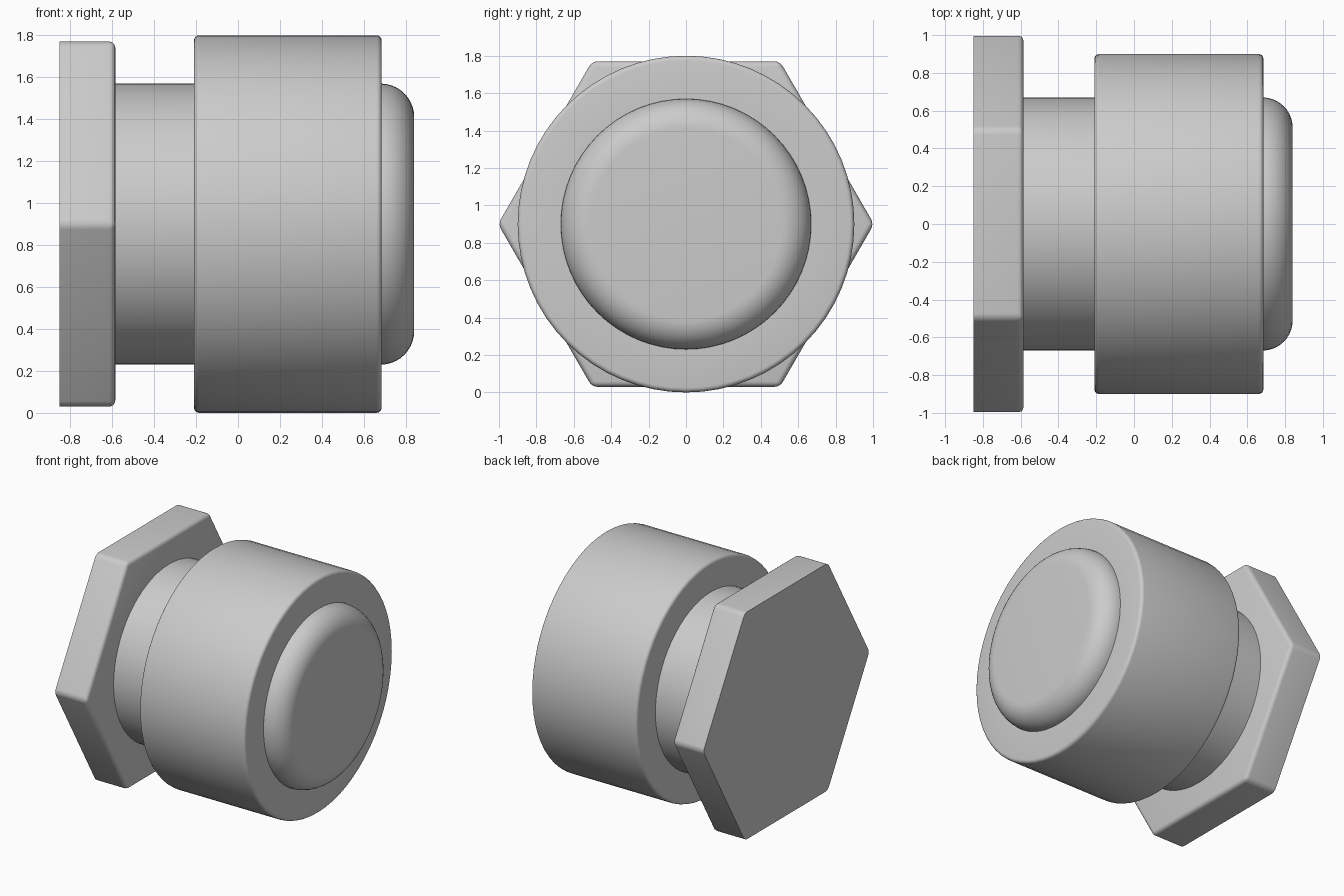
import bpy, bmesh, math

if "Cube" in bpy.data.objects:
    bpy.data.objects.remove(bpy.data.objects["Cube"])

CZ = 0.9      # height of the shared axis, which runs along x
SEG = 64


def finish(name, bm, angle=35):
    bmesh.ops.recalc_face_normals(bm, faces=bm.faces)
    mesh = bpy.data.meshes.new(name)
    bm.to_mesh(mesh)
    bm.free()
    ob = bpy.data.objects.new(name, mesh)
    bpy.context.collection.objects.link(ob)
    ob.location.z = CZ
    bpy.ops.object.select_all(action='DESELECT')
    ob.select_set(True)
    bpy.context.view_layer.objects.active = ob
    bpy.ops.object.shade_smooth_by_angle(angle=math.radians(angle))
    return ob


def arc(cx, cr, rad, a0, a1, n):
    """Rounded corner in the (x, radius) plane."""
    angles = [math.radians(a0 + (a1 - a0) * i / n) for i in range(n + 1)]
    return [(cx + rad * math.cos(a), cr + rad * math.sin(a)) for a in angles]


def lathe(name, profile, closed=False):
    """Spin an (x, radius) profile around the x axis; open ends are capped."""
    bm = bmesh.new()
    rings = []
    for x, r in profile:
        rings.append([bm.verts.new((x, r * math.cos(2 * math.pi * i / SEG),
                                    r * math.sin(2 * math.pi * i / SEG)))
                      for i in range(SEG)])
    pairs = list(zip(rings, rings[1:]))
    if closed:
        pairs.append((rings[-1], rings[0]))
    else:
        bm.faces.new(rings[0])
        bm.faces.new(rings[-1])
    for a, b in pairs:
        for i in range(SEG):
            j = (i + 1) % SEG
            bm.faces.new((a[i], a[j], b[j], b[i]))
    return finish(name, bm)


# Hexagonal head: flat outer face, all other edges softened
bm = bmesh.new()
X0, X1, R = -0.85, -0.585, 1.005
ends = [[bm.verts.new((x, R * math.cos(math.pi * i / 3), R * math.sin(math.pi * i / 3)))
         for i in range(6)] for x in (X0, X1)]
for ring in ends:
    bm.faces.new(ring)
for i in range(6):
    j = (i + 1) % 6
    bm.faces.new((ends[0][i], ends[0][j], ends[1][j], ends[1][i]))
edges = [e for e in bm.edges if max(v.co.x for v in e.verts) > X0 + 0.01]
bmesh.ops.bevel(bm, geom=edges, offset=0.03, offset_type='OFFSET', segments=4,
                profile=0.5, affect='EDGES')
finish("hex_head", bm)

# Shank with rounded end
lathe("shank", [(-0.6, 0.67)] + arc(0.68, 0.51, 0.16, 90, 0, 10))

# Wide collar around the shank
B = 0.025
lathe("collar", [(-0.21, 0.665)]
      + arc(-0.21 + B, 0.9 - B, B, 180, 90, 4)
      + arc(0.685 - B, 0.9 - B, B, 90, 0, 4)
      + [(0.685, 0.665)], closed=True)
